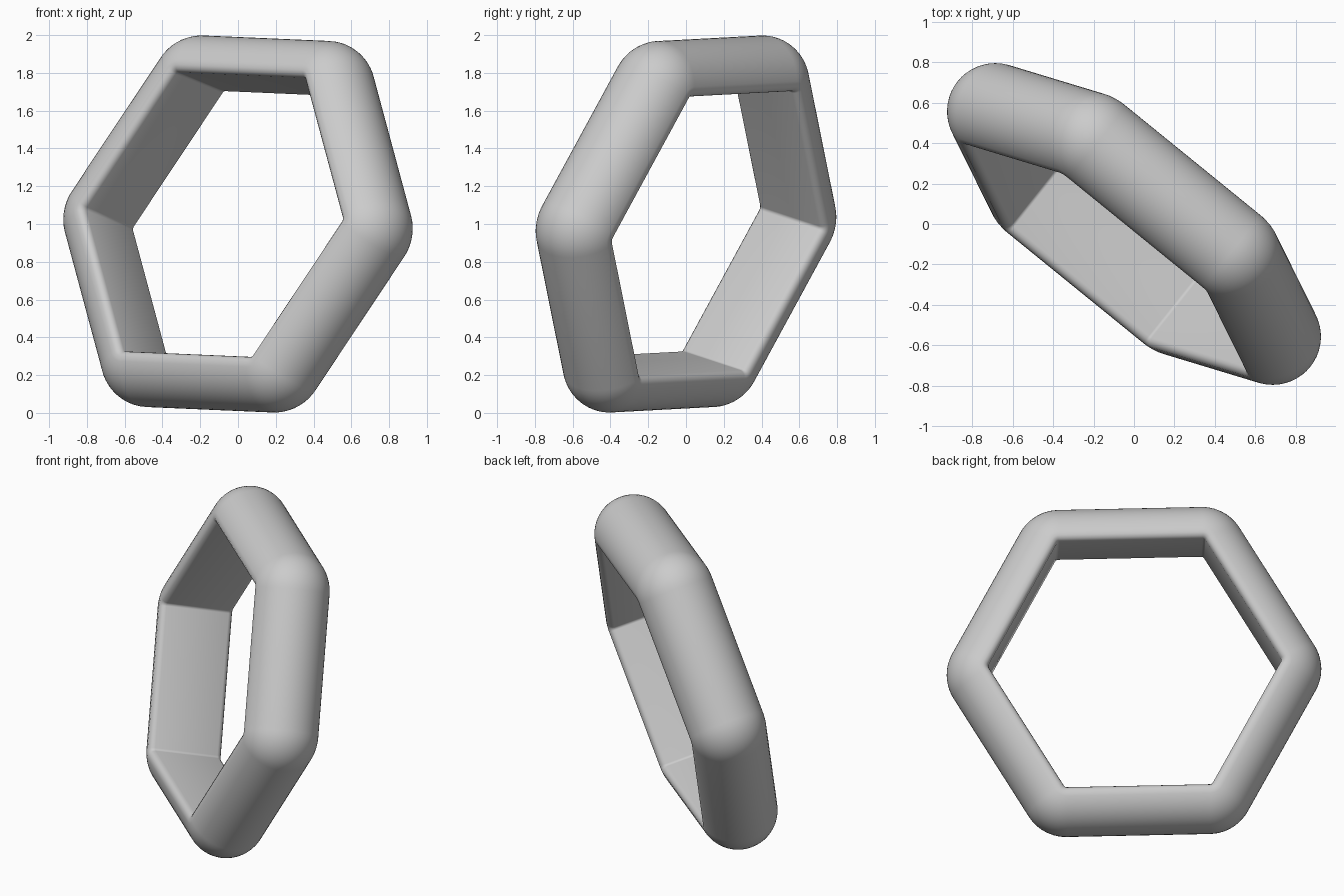
import bpy
import bmesh
from math import sin, cos, pi, radians
from mathutils import Matrix, Vector

cube = bpy.data.objects.get("Cube")
if cube:
    bpy.data.objects.remove(cube, do_unlink=True)

RADIUS = 0.892      # hexagon corner radius on the tube centreline
TUBE = 0.236        # radius of the rounded outer side
FILLET = 0.03       # softening of the inner corners
ARC = 10            # segments around each corner

# D-shaped cross-section: (outward offset, height along the ring axis)
section = [(TUBE * cos(a), TUBE * sin(a))
           for a in (radians(-84 + 7 * i) for i in range(25))]
section += [(0.006, 0.226), (-0.004, 0.215), (-0.009, 0.2),
            (-0.009, -0.2), (-0.004, -0.215), (0.006, -0.226)]


def outline(offset, height):
    """Hexagon with round corners, pushed outward by offset."""
    core = RADIUS - FILLET / cos(pi / 6)
    points = []
    for corner in range(6):
        middle = corner * pi / 3
        for step in range(ARC + 1):
            a = middle + (step / ARC - 0.5) * pi / 3
            reach = offset + FILLET
            points.append((core * cos(middle) + reach * cos(a),
                           core * sin(middle) + reach * sin(a), height))
    return points


# Ring surface: loops of the outline joined around the section
bm = bmesh.new()
loops = [[bm.verts.new(p) for p in outline(o, h)] for o, h in section]
count = len(loops[0])
for i, loop in enumerate(loops):
    after = loops[(i + 1) % len(loops)]
    for j in range(count):
        k = (j + 1) % count
        bm.faces.new((loop[j], loop[k], after[k], after[j]))
bmesh.ops.recalc_face_normals(bm, faces=bm.faces)

# Tilt the ring into place
axis = Vector((0.604, 0.757, -0.249)).normalized()
across = Vector((-0.69, 0.56, 0.03))
across = (across - axis * across.dot(axis)).normalized()
rotation = Matrix((across, axis.cross(across), axis)).transposed().to_4x4()
bm.transform(Matrix.Translation((0, 0, 1)) @ rotation)

mesh = bpy.data.meshes.new("hexagonal_ring")
bm.to_mesh(mesh)
bm.free()
ring = bpy.data.objects.new("hexagonal_ring", mesh)
bpy.context.collection.objects.link(ring)

# Plain grey finish
grey = bpy.data.materials.new("light_grey")
grey.use_nodes = True
colour = (0.6, 0.6, 0.6, 1)
grey.diffuse_color = colour
grey.node_tree.nodes["Principled BSDF"].inputs["Base Color"].default_value = colour
mesh.materials.append(grey)

bpy.ops.object.select_all(action="DESELECT")
ring.select_set(True)
bpy.context.view_layer.objects.active = ring
bpy.ops.object.shade_smooth_by_angle(angle=radians(40))
